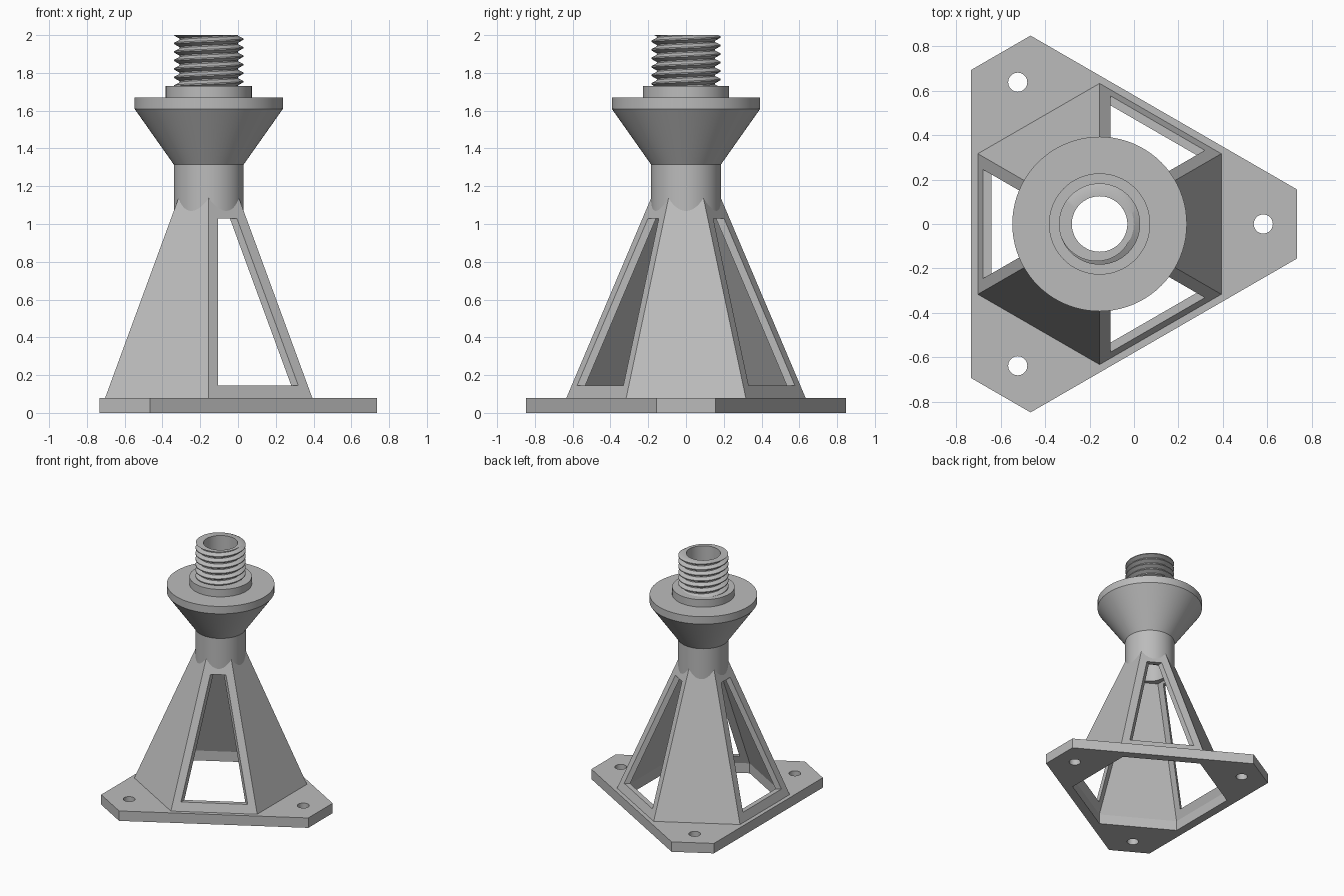
import bpy, bmesh
from math import sin, cos, pi, radians

cube = bpy.data.objects.get("Cube")
if cube:
    bpy.data.objects.remove(cube, do_unlink=True)

AXIS_X = -0.155          # offset of the vertical axis
PLATE = 0.08             # plate thickness
BORE = 0.125

grey = bpy.data.materials.new("light_grey")
grey.use_nodes = True
COLOUR = (0.5, 0.5, 0.5, 1)
grey.diffuse_color = COLOUR
grey.node_tree.nodes["Principled BSDF"].inputs["Base Color"].default_value = COLOUR


def polar(r, a, z):
    return (r * cos(a), r * sin(a), z)


def finish(bm, name, smooth=False):
    bmesh.ops.remove_doubles(bm, verts=bm.verts, dist=1e-5)
    bmesh.ops.recalc_face_normals(bm, faces=bm.faces)
    mesh = bpy.data.meshes.new(name)
    bm.to_mesh(mesh)
    bm.free()
    mesh.materials.append(grey)
    ob = bpy.data.objects.new(name, mesh)
    bpy.context.collection.objects.link(ob)
    ob.location.x = AXIS_X
    if smooth:
        bpy.ops.object.select_all(action='DESELECT')
        ob.select_set(True)
        bpy.context.view_layer.objects.active = ob
        bpy.ops.object.shade_smooth_by_angle(angle=radians(30))
    return ob


def loop(bm, points):
    vs = [bm.verts.new(p) for p in points]
    return [bm.edges.new((v, vs[(i + 1) % len(vs)])) for i, v in enumerate(vs)]


def face(bm, *points):
    bm.faces.new([bm.verts.new(p) for p in points])


def outer_r(z):
    return 0.633 - 0.424 * (z - PLATE)


def inner_r(z):
    return outer_r(z) - 0.043


# Base plate: clipped triangle with hexagonal opening and three bolt holes
bm = bmesh.new()
outline, edges = [], []
for k in range(3):
    a = k * 2 * pi / 3
    for y in (-0.155, 0.155):
        outline.append((0.89 * cos(a) - y * sin(a), 0.89 * sin(a) + y * cos(a), 0))
    cx, cy, _ = polar(0.737, a, 0)
    edges += loop(bm, [(cx + 0.043 * cos(t * pi / 16), cy + 0.043 * sin(t * pi / 16), 0)
                       for t in range(32)])
edges += loop(bm, outline)
edges += loop(bm, [polar(inner_r(PLATE), pi / 6 + k * pi / 3, 0) for k in range(6)])
bmesh.ops.triangle_fill(bm, use_beauty=True, use_dissolve=False, edges=edges, normal=(0, 0, 1))
ext = bmesh.ops.extrude_face_region(bm, geom=bm.faces[:], use_keep_orig=True)
top = [g for g in ext["geom"] if isinstance(g, bmesh.types.BMVert)]
bmesh.ops.translate(bm, verts=top, vec=(0, 0, PLATE))
bmesh.ops.dissolve_limit(bm, angle_limit=0.01, verts=bm.verts, edges=bm.edges)
finish(bm, "base_plate", True)

# Tapered six-sided shell with a window in every other side
SILL, HEAD, RIM = 0.145, 1.03, 0.058


def on_side(k, radius, z, s, rim=0.0):
    a = k * pi / 3
    r = radius(z)
    ap, t = r * cos(pi / 6), s * (r / 2 - rim)
    return (ap * cos(a) - t * sin(a), ap * sin(a) + t * cos(a), z)


bm = bmesh.new()
CORNERS = ((-1, 0), (1, 0), (1, 1), (-1, 1))
for k in range(6):
    windows = []
    for radius, z_top in ((outer_r, 1.15), (inner_r, 1.1)):
        frame = [on_side(k, radius, (PLATE, z_top)[h], s) for s, h in CORNERS]
        if k % 2 == 0:
            face(bm, *frame)
            continue
        hole = [on_side(k, radius, (SILL, HEAD)[h], s, RIM) for s, h in CORNERS]
        for i in range(4):
            j = (i + 1) % 4
            face(bm, frame[i], frame[j], hole[j], hole[i])
        windows.append(hole)
    if windows:
        out, inn = windows
        for i in range(4):
            j = (i + 1) % 4
            face(bm, out[i], out[j], inn[j], inn[i])
    # rings closing the wall thickness at bottom and top
    for zo, zi in ((PLATE, PLATE), (1.15, 1.1)):
        face(bm, on_side(k, outer_r, zo, -1), on_side(k, outer_r, zo, 1),
             on_side(k, inner_r, zi, 1), on_side(k, inner_r, zi, -1))
finish(bm, "tapered_shell")

# Neck, flared flange and collar, turned around the bore
bm = bmesh.new()
profile = [(BORE, 1.05), (0.185, 1.05), (0.185, 1.315), (0.393, 1.61),
           (0.393, 1.67), (0.228, 1.67), (0.228, 1.73), (BORE, 1.73)]
ring = loop(bm, [(r, 0, z) for r, z in profile])
bmesh.ops.spin(bm, geom=ring, cent=(0, 0, 0), axis=(0, 0, 1),
               angle=2 * pi, steps=80, use_merge=True)
finish(bm, "neck_and_flange", True)

# Threaded pipe end: helical strip cut level at the top
N, TURNS, PITCH, Z0 = 64, 9, 0.045, 1.66
thread = [(0.0, 0.183), (0.15, 0.183), (0.5, 0.154), (0.65, 0.154)]
bm = bmesh.new()
strands = [[bm.verts.new(polar(r, 2 * pi * k / N, Z0 + PITCH * (k / N + f)))
            for k in range(N * TURNS + 1)] for f, r in thread]
for i, lower in enumerate(strands):
    last = i == len(strands) - 1
    upper = strands[0][N:] if last else strands[i + 1]
    for k in range(len(upper) - 1):
        bm.faces.new((lower[k], lower[k + 1], upper[k + 1], upper[k]))
for k in range(N):
    a, b = 2 * pi * k / N, 2 * pi * (k + 1) / N
    face(bm, polar(BORE, a, 1.73), polar(BORE, b, 1.73),
         polar(BORE, b, 2.05), polar(BORE, a, 2.05))
bmesh.ops.remove_doubles(bm, verts=bm.verts, dist=1e-5)
for z, up in ((2.0, 1), (1.7, -1)):
    cut = bmesh.ops.bisect_plane(bm, geom=bm.verts[:] + bm.edges[:] + bm.faces[:], dist=1e-6,
                                 plane_co=(0, 0, z), plane_no=(0, 0, up), clear_outer=True)
    if up == 1:
        rim = [g for g in cut["geom_cut"] if isinstance(g, bmesh.types.BMEdge)]
        bmesh.ops.triangle_fill(bm, use_beauty=True, edges=rim, normal=(0, 0, 1))
finish(bm, "threaded_end", True)
